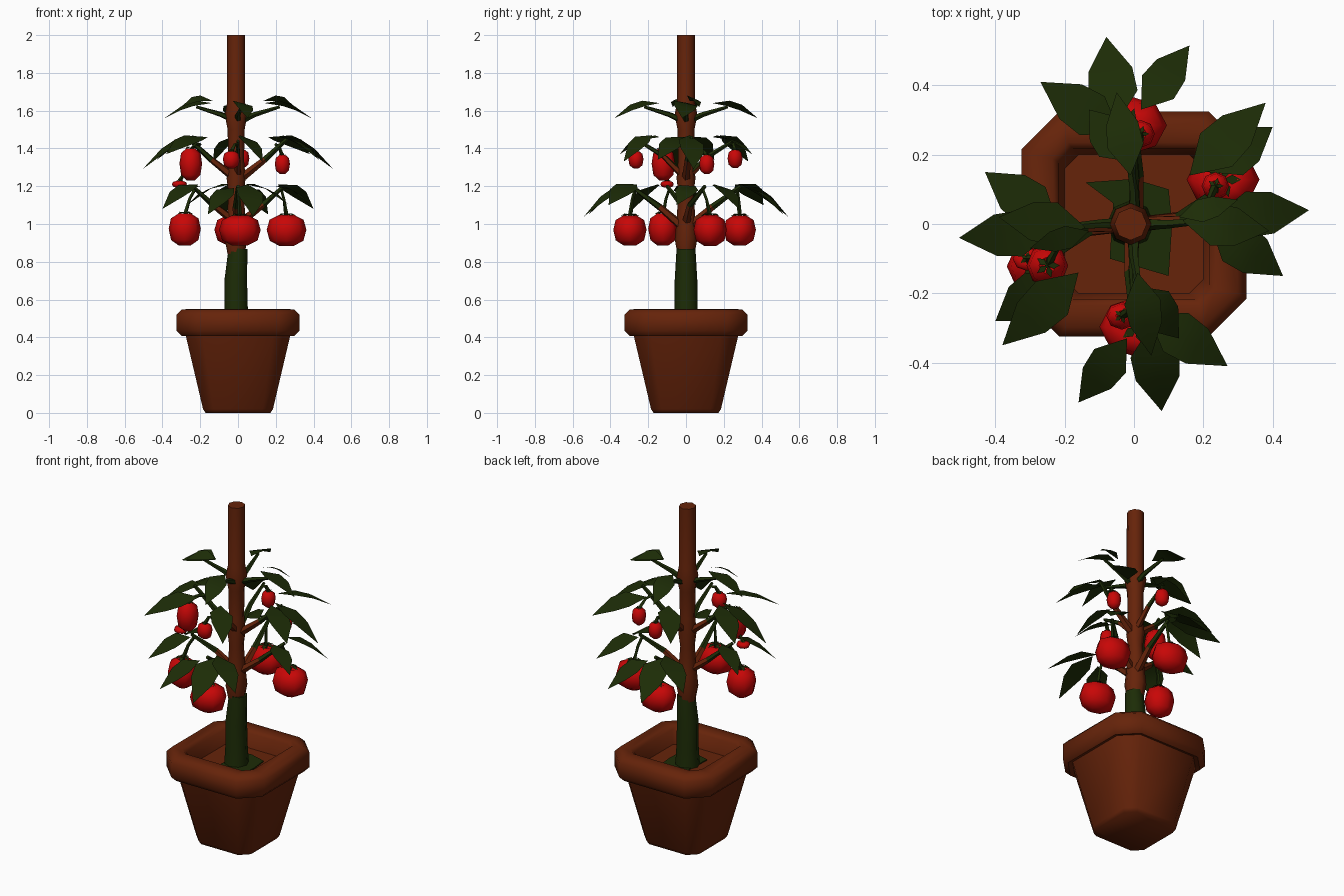
import bpy, bmesh, math
from mathutils import Vector

if "Cube" in bpy.data.objects:
    bpy.data.objects.remove(bpy.data.objects["Cube"])


def material(name, rgb):
    m = bpy.data.materials.new(name)
    m.diffuse_color = (*rgb, 1)
    m.use_nodes = True
    m.node_tree.nodes["Principled BSDF"].inputs["Base Color"].default_value = m.diffuse_color
    return m


BROWN = material("terracotta brown", (0.132, 0.017, 0.003))
GREEN = material("leaf green", (0.012, 0.025, 0.002))
RED = material("fruit red", (0.58, 0.002, 0.002))


def finish(name, bm, mats, angle=None):
    bmesh.ops.recalc_face_normals(bm, faces=bm.faces[:])
    me = bpy.data.meshes.new(name)
    bm.to_mesh(me)
    bm.free()
    for m in mats:
        me.materials.append(m)
    ob = bpy.data.objects.new(name, me)
    bpy.context.collection.objects.link(ob)
    if angle:
        bpy.ops.object.select_all(action='DESELECT')
        ob.select_set(True)
        bpy.context.view_layer.objects.active = ob
        bpy.ops.object.shade_smooth_by_angle(angle=math.radians(angle))
    return ob


def loft(bm, rings, caps=(True, True)):
    """Skin a list of equal-length point rings."""
    vs = [[bm.verts.new(p) for p in r] for r in rings]
    n = len(vs[0])
    for a, b in zip(vs, vs[1:]):
        for i in range(n):
            j = (i + 1) % n
            bm.faces.new((a[i], a[j], b[j], b[i]))
    if caps[0]:
        bm.faces.new(vs[0][::-1])
    if caps[1]:
        bm.faces.new(vs[-1])


def cut_square(h, c, z):
    """Square of half-width h with corners cut by c."""
    q = [(h, -h + c), (h, h - c), (h - c, h), (-h + c, h),
         (-h, h - c), (-h, -h + c), (-h + c, -h), (h - c, -h)]
    return [(x, y, z) for x, y in q]


def tube(bm, pts, radii, sides):
    pts = [Vector(p) for p in pts]
    rings = []
    for i, (p, r) in enumerate(zip(pts, radii)):
        d = (pts[min(i + 1, len(pts) - 1)] - pts[max(i - 1, 0)]).normalized()
        ref = Vector((0, 0, 1)) if abs(d.z) < 0.95 else Vector((0, 1, 0))
        u = d.cross(ref).normalized()
        w = u.cross(d)
        rings.append([p + r * (math.cos(t) * u + math.sin(t) * w)
                      for t in (2 * math.pi * k / sides for k in range(sides))])
    loft(bm, rings)


def spin(p, s):
    """Half-turn copy of a point when s is -1."""
    return Vector((p[0] * s, p[1] * s, p[2]))


# Pot with rolled rim and hollow top: half-width, corner cut, height
bm = bmesh.new()
profile = [(0.172, 0.05, 0.0), (0.185, 0.055, 0.02), (0.278, 0.09, 0.415), (0.3, 0.1, 0.408),
           (0.325, 0.11, 0.435), (0.325, 0.11, 0.52), (0.298, 0.1, 0.548), (0.235, 0.045, 0.55),
           (0.217, 0.04, 0.53), (0.2, 0.04, 0.45)]
loft(bm, [cut_square(*p) for p in profile])
finish("pot", bm, [BROWN], 58)

# Green patch on the soil around the stem
bm = bmesh.new()
patch = [(-0.14, 0.12), (-0.06, 0.06), (-0.07, -0.1), (0.1, -0.15), (0.11, 0.0), (0.1, 0.1), (0.0, 0.13)]
loft(bm, [[(x, y, z) for x, y in patch] for z in (0.449, 0.456)])
finish("soil_patch", bm, [GREEN])

# Green lower stem and brown upper trunk with knots at the branch tiers
bm = bmesh.new()
tube(bm, [(-0.01, 0, 0.445), (-0.01, 0, 0.55), (-0.012, 0, 0.7), (0, 0, 0.87)],
     [0.068, 0.062, 0.06, 0.05], 8)
finish("lower_stem", bm, [GREEN], 50)
bm = bmesh.new()
trunk = [(0.84, 0.045), (0.92, 0.06), (1.0, 0.052), (1.16, 0.04), (1.24, 0.05), (1.34, 0.042),
         (1.5, 0.045), (1.58, 0.06), (1.64, 0.048), (2.0, 0.047)]
tube(bm, [(-0.01, 0, z) for z, r in trunk], [r for z, r in trunk], 8)
finish("trunk", bm, [BROWN], 50)

# Branches: path and thickness, repeated by a half turn
branches = [
    ([(0, 0, 0.97), (0.01, 0.14, 1.09), (0.0, 0.29, 1.2)], 0.026),
    ([(0, 0, 1.0), (0.13, 0.02, 1.1), (0.24, 0.1, 1.2)], 0.024),
    ([(0, 0, 1.23), (0.14, 0.01, 1.34), (0.27, 0.03, 1.46)], 0.024),
    ([(0, 0, 1.24), (0.0, 0.12, 1.36), (0.0, 0.25, 1.44)], 0.02),
    ([(0, 0, 1.54), (0.09, 0.0, 1.58), (0.22, 0.01, 1.62)], 0.02),
    ([(0, 0, 1.54), (0.0, 0.09, 1.58), (-0.02, 0.22, 1.62)], 0.02),
]
bm = bmesh.new()
for path, r in branches:
    for s in (1, -1):
        tube(bm, [spin(p, s) for p in path], [r, r * 0.7, r * 0.4], 5)
for f in bm.faces:
    c = f.calc_center_median()
    f.material_index = 0 if math.hypot(c.x, c.y) < 0.1 and c.z < 1.3 else 1
finish("branches", bm, [BROWN, GREEN], 50)

# Leaves: base, tip and width
leaves = [
    # low tier
    ((-0.05, 0.29, 1.21), (-0.08, 0.54, 1.04), 0.15),
    ((0.02, 0.33, 1.19), (0.16, 0.515, 1.05), 0.12),
    ((-0.04, 0.26, 1.21), (-0.27, 0.41, 1.1), 0.14),
    ((0.21, 0.15, 1.21), (0.4, 0.28, 1.08), 0.14),
    ((0.2, 0.05, 1.2), (0.38, -0.05, 1.1), 0.12),
    # middle tier
    ((0.23, 0.02, 1.47), (0.505, 0.04, 1.29), 0.14),
    ((0.16, 0.14, 1.46), (0.38, 0.35, 1.37), 0.14),
    ((0.22, 0.0, 1.46), (0.43, -0.15, 1.34), 0.14),
    ((-0.01, 0.18, 1.47), (-0.13, 0.33, 1.33), 0.13),
    # top tier
    ((0.14, 0.01, 1.64), (0.39, -0.02, 1.56), 0.13),
    ((0.13, 0.02, 1.65), (0.3, 0.07, 1.62), 0.07),
    ((-0.01, 0.14, 1.64), (-0.05, 0.38, 1.56), 0.11),
]


def leaf(bm, base, tip, width):
    d = tip - base
    side = d.cross(Vector((0, 0, 1))).normalized() * width / 2
    up = Vector((0, 0, 1))
    mids, left, right = [], [], []
    for t, w, arch in ((0.35, 0.95, 0.035), (0.62, 0.85, 0.035)):
        c = base + d * t + up * arch
        mids.append(bm.verts.new(c - up * 0.008))
        left.append(bm.verts.new(c + side * w + up * 0.006))
        right.append(bm.verts.new(c - side * w - up * 0.022))
    b, e = bm.verts.new(base), bm.verts.new(tip)
    for edge in (left, right):
        bm.faces.new((b, edge[0], mids[0]))
        bm.faces.new((mids[0], edge[0], edge[1], mids[1]))
        bm.faces.new((mids[1], edge[1], e))


bm = bmesh.new()
for base, tip, width in leaves:
    for s in (1, -1):
        leaf(bm, spin(base, s), spin(tip, s), width)
finish("leaves", bm, [GREEN], 60)

# Fruit: centre, radii along x, y and z, point the stalk hangs from
fruits = [
    ((0.257, 0.128, 0.965), (0.105, 0.088, 0.082), (0.23, 0.09, 1.18)),
    ((-0.282, -0.122, 0.97), (0.085, 0.078, 0.085), (-0.23, -0.09, 1.18)),
    ((0.01, -0.297, 0.965), (0.11, 0.088, 0.08), (0, -0.27, 1.18)),
    ((-0.015, 0.285, 0.965), (0.11, 0.085, 0.08), (0, 0.27, 1.18)),
    ((-0.25, -0.12, 1.315), (0.06, 0.062, 0.085), (-0.2, -0.03, 1.42)),
    ((0.235, 0.11, 1.315), (0.04, 0.04, 0.05), (0.2, 0.03, 1.42)),
    ((-0.035, -0.265, 1.34), (0.045, 0.04, 0.045), (0, -0.24, 1.42)),
    ((0.02, 0.26, 1.345), (0.04, 0.04, 0.048), (0, 0.24, 1.42)),
    ((-0.31, -0.1, 1.21), (0.04, 0.035, 0.018), (-0.27, -0.1, 1.25)),
]
bm, gm = bmesh.new(), bmesh.new()
for c, (rx, ry, h), hang in fruits:
    c = Vector(c)
    r = min(rx, ry)
    # rounded body with dimpled top
    body = [(0.35, -1), (0.85, -0.65), (1, 0.05), (0.86, 0.7), (0.4, 1), (0.12, 0.85)]
    loft(bm, [[c + Vector((rx * k * math.cos(a), ry * k * math.sin(a), h * z))
               for a in (math.pi * i / 4 for i in range(8))] for k, z in body])
    # calyx and stalk
    top = c + Vector((0, 0, h * 0.9))
    tube(gm, [top, (top + Vector(hang)) / 2 + Vector((0, 0, 0.02)), hang], [0.012, 0.009, 0.009], 4)
    for i in range(5):
        a = math.tau * i / 5
        o = Vector((math.cos(a), math.sin(a), 0))
        n = Vector((-o.y, o.x, 0)) * r * 0.16
        mid = top + o * r * 0.3 + Vector((0, 0, h * 0.22))
        tip = top + o * r * 0.6 + Vector((0, 0, h * 0.06))
        gm.faces.new([gm.verts.new(p) for p in (top + Vector((0, 0, 0.015)), mid - n, tip, mid + n)])
finish("fruits", bm, [RED], 60)
finish("fruit_stalks", gm, [GREEN])
